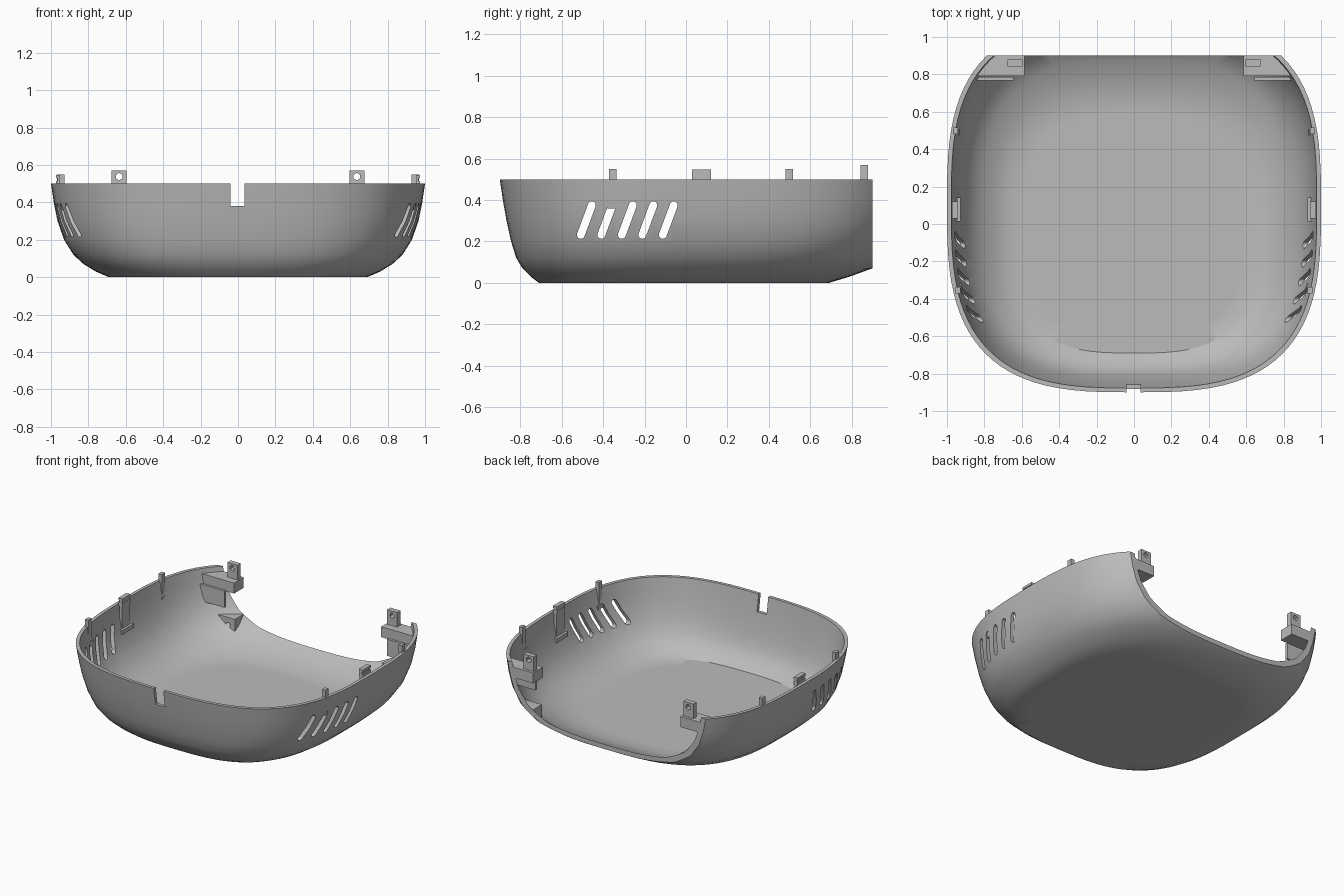
import bpy, bmesh, math
from mathutils import Vector, Matrix

cube = bpy.data.objects.get("Cube")
if cube:
    bpy.data.objects.remove(cube, do_unlink=True)

grey = bpy.data.materials.new("plain grey")
grey.use_nodes = True
colour = (0.5, 0.5, 0.5, 1)
grey.diffuse_color = colour
grey.node_tree.nodes["Principled BSDF"].inputs["Base Color"].default_value = colour

WALL = 0.02
# height, half width, front y, back y
RINGS = [(0, .6, -.62, .6), (0, .69, -.71, .69), (.03, .76, -.75, .79),
         (.07, .825, -.79, .9), (.12, .88, -.82, .97), (.2, .93, -.845, 1.03),
         (.3, .965, -.867, 1.07), (.4, .985, -.885, 1.09),
         (.5, 1, -.9, 1.1), (.6, 1.01, -.915, 1.11)]


def make(name, bm):
    bmesh.ops.recalc_face_normals(bm, faces=bm.faces)
    mesh = bpy.data.meshes.new(name)
    bm.to_mesh(mesh)
    bm.free()
    mesh.materials.append(grey)
    ob = bpy.data.objects.new(name, mesh)
    bpy.context.collection.objects.link(ob)
    return ob


def bowl(name, inset=0, lift=0, sides=96, power=3):
    """Closed solid lofted through rounded-square rings."""
    bm = bmesh.new()
    loops = []
    for z, half, front, back in RINGS:
        half, front, back = half - inset, front + inset, back - inset
        mid, depth = (front + back) / 2, (back - front) / 2
        loop = []
        for i in range(sides):
            a = 2 * math.pi * i / sides
            c, s = math.cos(a), math.sin(a)
            x = half * math.copysign(abs(c) ** (2 / power), c)
            y = mid + depth * math.copysign(abs(s) ** (2 / power), s)
            loop.append(bm.verts.new((x, y, z + lift)))
        loops.append(loop)
    for low, high in zip(loops, loops[1:]):
        for i in range(sides):
            j = (i + 1) % sides
            bm.faces.new((low[i], low[j], high[j], high[i]))
    bm.faces.new(loops[0][::-1])
    bm.faces.new(loops[-1])
    return make(name, bm)


def add_box(bm, x, y, z):
    size = [b - a for a, b in (x, y, z)]
    mid = Vector([(a + b) / 2 for a, b in (x, y, z)])
    bmesh.ops.create_cube(bm, size=1, matrix=Matrix.Translation(mid) @ Matrix.Diagonal((*size, 1)))


def boxes(name, *parts):
    bm = bmesh.new()
    for part in parts:
        add_box(bm, *part)
    return make(name, bm)


def boolean(ob, tool, operation="DIFFERENCE", keep=False):
    mod = ob.modifiers.new("cut", "BOOLEAN")
    mod.operation, mod.object, mod.solver = operation, tool, "EXACT"
    mod.use_self = True
    bpy.context.view_layer.objects.active = ob
    bpy.ops.object.modifier_apply(modifier=mod.name)
    if not keep:
        bpy.data.objects.remove(tool, do_unlink=True)


def hole(x, z, radius, sides):
    """Cutter rod along y at the back corners."""
    bm = bmesh.new()
    place = Matrix.Translation((x, .85, z)) @ Matrix.Rotation(math.pi / 2, 4, "X")
    bmesh.ops.create_cone(bm, cap_ends=True, segments=sides, radius1=radius,
                          radius2=radius, depth=.3, matrix=place)
    return make("hole_cutter", bm)


# Slanted vent slots, cut right through both side walls
def vent_cutter(count=5, pitch=.099, radius=.019):
    bm = bmesh.new()
    low, high = Vector((-.508, .232)), Vector((-.455, .375))
    tilt = math.atan2(high.y - low.y, high.x - low.x)
    for k in range(count):
        verts = []
        for centre, start in ((high, tilt - math.pi / 2), (low, tilt + math.pi / 2)):
            for i in range(9):
                a = start + math.pi * i / 8
                verts.append(bm.verts.new((-1.2, centre.x + k * pitch + radius * math.cos(a),
                                           centre.y + radius * math.sin(a))))
        face = bm.faces.new(verts)
        moved = bmesh.ops.extrude_face_region(bm, geom=[face])["geom"]
        bmesh.ops.translate(bm, vec=(2.4, 0, 0),
                            verts=[v for v in moved if isinstance(v, bmesh.types.BMVert)])
    return make("vent_cutter", bm)


# Open shell: hollowed, trimmed at the rim and back, notched at the front
envelope = bowl("envelope", inset=.004, lift=.004)
envelope.hide_render = True
shell = bowl("shell")
boolean(shell, bowl("cavity", inset=WALL, lift=WALL))
boolean(shell, boxes("rim_trim", ((-2, 2), (-2, 2), (.5, 1))))
boolean(shell, boxes("back_trim", ((-2, 2), (.9, 2), (-1, 1))))
boolean(shell, boxes("notch", ((-.04, .036), (-1, -.8), (.38, 1))))
boolean(shell, vent_cutter())

parts = [shell]
for side, label in ((1, "left"), (-1, "right")):
    def span(a, b):
        return tuple(sorted((side * a, side * b)))

    def fitted(name, *pieces):
        ob = boxes(f"{label}_{name}", *pieces)
        boolean(ob, envelope, "INTERSECT", keep=True)
        parts.append(ob)
        return ob

    # Small locating tabs with a foot
    for name, y, x in (("front_tab", -.372, .928), ("rear_tab", .48, .94)):
        fitted(name, (span(x, x + .027), (y, y + .036), (.38, .55)),
               (span(x - .006, x + .035), (y - .008, y + .055), (.36, .39)))

    # Wide middle clip with a grooved head
    fitted("middle_clip", (span(.945, .965), (.03, .12), (.32, .54)),
           (span(.94, .972), (.03, .12), (.49, .515)),
           (span(.94, .972), (.03, .12), (.53, .547)),
           (span(.927, .985), (.013, .141), (.30, .33)))

    # Back corner shelf, screw post, hanging rib and lower screw block
    fitted("shelf", (span(.585, 1), (.79, .9), (.39, .465)))
    post = fitted("screw_post", (span(.595, .675), (.843, .88), (.46, .57)))
    boolean(post, hole(side * .635, .538, .02, 6))
    fitted("hanging_rib", (span(.645, 1), (.768, .785), (.28, .4)))
    block = fitted("screw_block", (span(.585, 1), (.8, .9), (0, .2)))
    boolean(block, hole(side * .64, .145, .018, 12))

bpy.data.objects.remove(envelope, do_unlink=True)

# Smooth shading with sharp rims
bpy.ops.object.select_all(action="DESELECT")
shell.select_set(True)
bpy.context.view_layer.objects.active = shell
bpy.ops.object.shade_smooth_by_angle(angle=math.radians(30))
